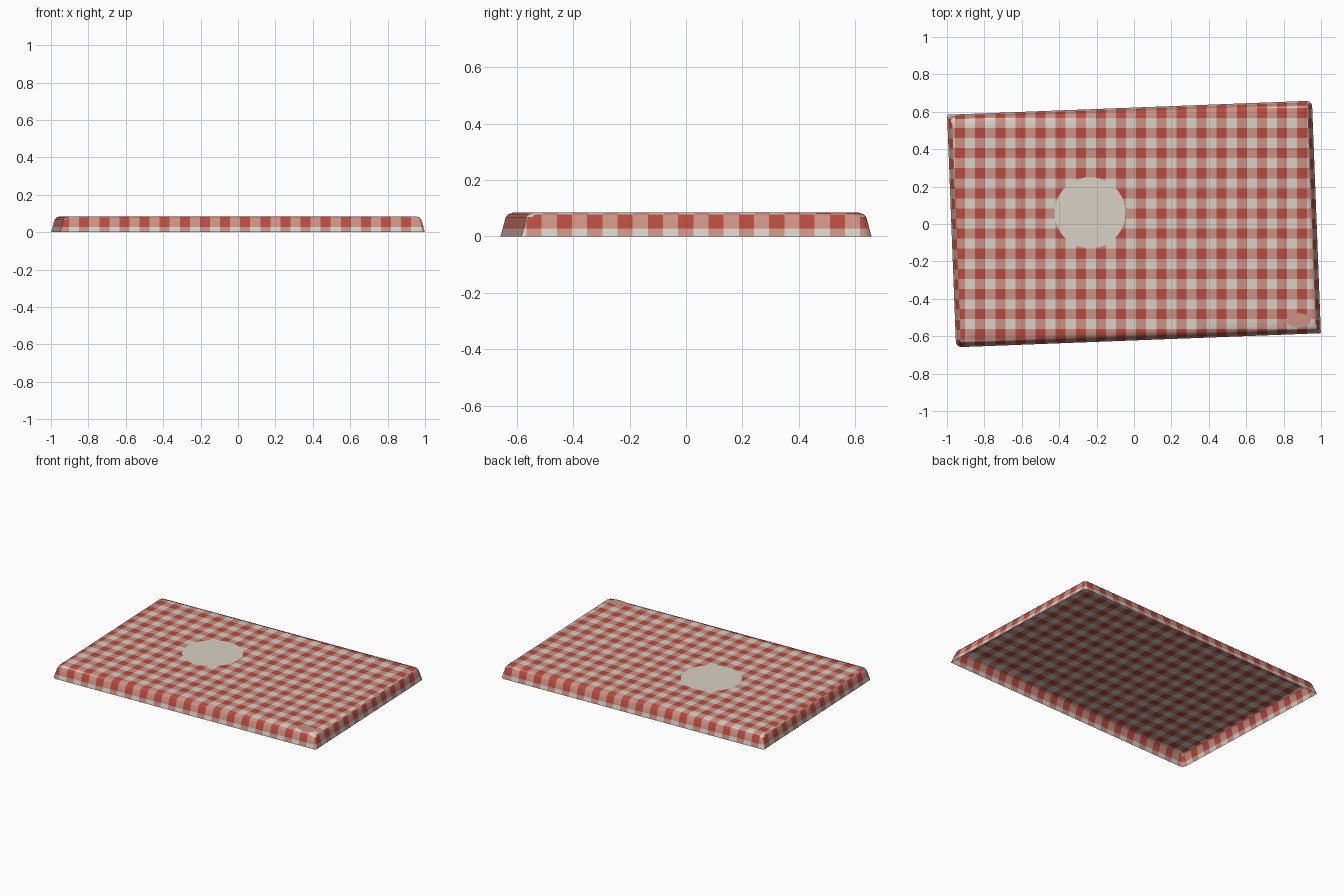
import bpy, bmesh, math
from mathutils import Vector, Matrix

if "Cube" in bpy.data.objects:
    bpy.data.objects.remove(bpy.data.objects["Cube"])

CELL = 0.0538                 # width of one woven stripe
X0, Y0, YS, Z0 = -0.634, -0.401, -0.566, 0.028   # stripe starts: x, y on top, y on sides, z
TURN = Matrix.Rotation(math.radians(2.2), 3, 'Z')


def mat(name, rgb):
    m = bpy.data.materials.new(name)
    m.diffuse_color = (*rgb, 1)
    m.use_nodes = True
    m.node_tree.nodes["Principled BSDF"].inputs["Base Color"].default_value = m.diffuse_color
    return m


CREAM = mat("cream", (0.69, 0.64, 0.56))
PINK = mat("faded_pink", (0.60, 0.285, 0.235))
RED = mat("check_red", (0.47, 0.070, 0.050))


def ring(bm, inset, z, radii):
    """Rounded rectangle, counter-clockwise, turned a little."""
    a, b = 0.976 - inset, 0.622 - inset
    out = []
    for k, (sx, sy) in enumerate([(1, 1), (-1, 1), (-1, -1), (1, -1)]):
        r = radii[k % 2]
        for s in range(5):
            t = math.radians(90 * k + 22.5 * s)
            p = Vector((sx * (a - r) + r * math.cos(t), sy * (b - r) + r * math.sin(t), z))
            out.append(bm.verts.new(TURN @ p))
    return out


def zone(f):
    n = f.normal
    if n.z > 0.7:
        return "top"
    return "side" if abs(n.x) > abs(n.y) else "front"


def cut(bm, zones, axis, start):
    """Slice the chosen faces along stripe borders."""
    no = Vector((0, 0, 0))
    no[axis] = 1
    for i in range(-30, 50):
        v = start + i * CELL
        if abs(v) > 1.0:
            continue
        faces = [f for f in bm.faces if zone(f) in zones
                 and min(p.co[axis] for p in f.verts) < v < max(p.co[axis] for p in f.verts)]
        if not faces:
            continue
        geom = set(faces)
        for f in faces:
            geom.update(f.edges)
            geom.update(f.verts)
        bmesh.ops.bisect_plane(bm, geom=list(geom), plane_co=no * v, plane_no=no, dist=1e-5)
        bm.normal_update()


def stripe(v, start):
    return math.floor((v - start) / CELL) % 2 == 0


# cloth: open shell with slightly flared skirt and soft rim
bm = bmesh.new()
profile = [(0.0, 0.0, (0.03, 0.006)), (0.018, 0.068, (0.026, 0.02)),
           (0.026, 0.078, (0.024, 0.024)), (0.046, 0.085, (0.02, 0.02))]
rings = [ring(bm, *p) for p in profile]
for lo, hi in zip(rings, rings[1:]):
    n = len(lo)
    for i in range(n):
        j = (i + 1) % n
        bm.faces.new((lo[i], lo[j], hi[j], hi[i]))
bm.faces.new(rings[-1])
bm.normal_update()

# gingham checks, cut along the axes
cut(bm, ("top", "front"), 0, X0)
cut(bm, ("top",), 1, Y0)
cut(bm, ("side",), 1, YS)
cut(bm, ("front", "side"), 2, Z0)
for f in bm.faces:
    c, k = f.calc_center_median(), zone(f)
    u = stripe(c.y, YS) if k == "side" else stripe(c.x, X0)
    v = stripe(c.y, Y0) if k == "top" else stripe(c.z, Z0)
    f.material_index = int(u) + int(v)
me = bpy.data.meshes.new("tablecloth")
bm.to_mesh(me)
bm.free()
for m in (CREAM, PINK, RED):
    me.materials.append(m)
cloth = bpy.data.objects.new("tablecloth", me)
bpy.context.collection.objects.link(cloth)
bpy.context.view_layer.objects.active = cloth
cloth.select_set(True)
bpy.ops.object.shade_smooth_by_angle(angle=math.radians(45))


# flat plain patches lying on the cloth
def patch(name, x, y, rx, ry, z, m):
    bpy.ops.mesh.primitive_circle_add(vertices=40, radius=1, fill_type='NGON', location=(x, y, z))
    ob = bpy.context.object
    ob.name = name
    ob.scale = (rx, ry, 1)
    ob.data.materials.append(m)


patch("round_patch", -0.235, 0.06, 0.19, 0.19, 0.088, CREAM)
patch("corner_patch", 0.88, -0.515, 0.066, 0.038, 0.088, PINK)
